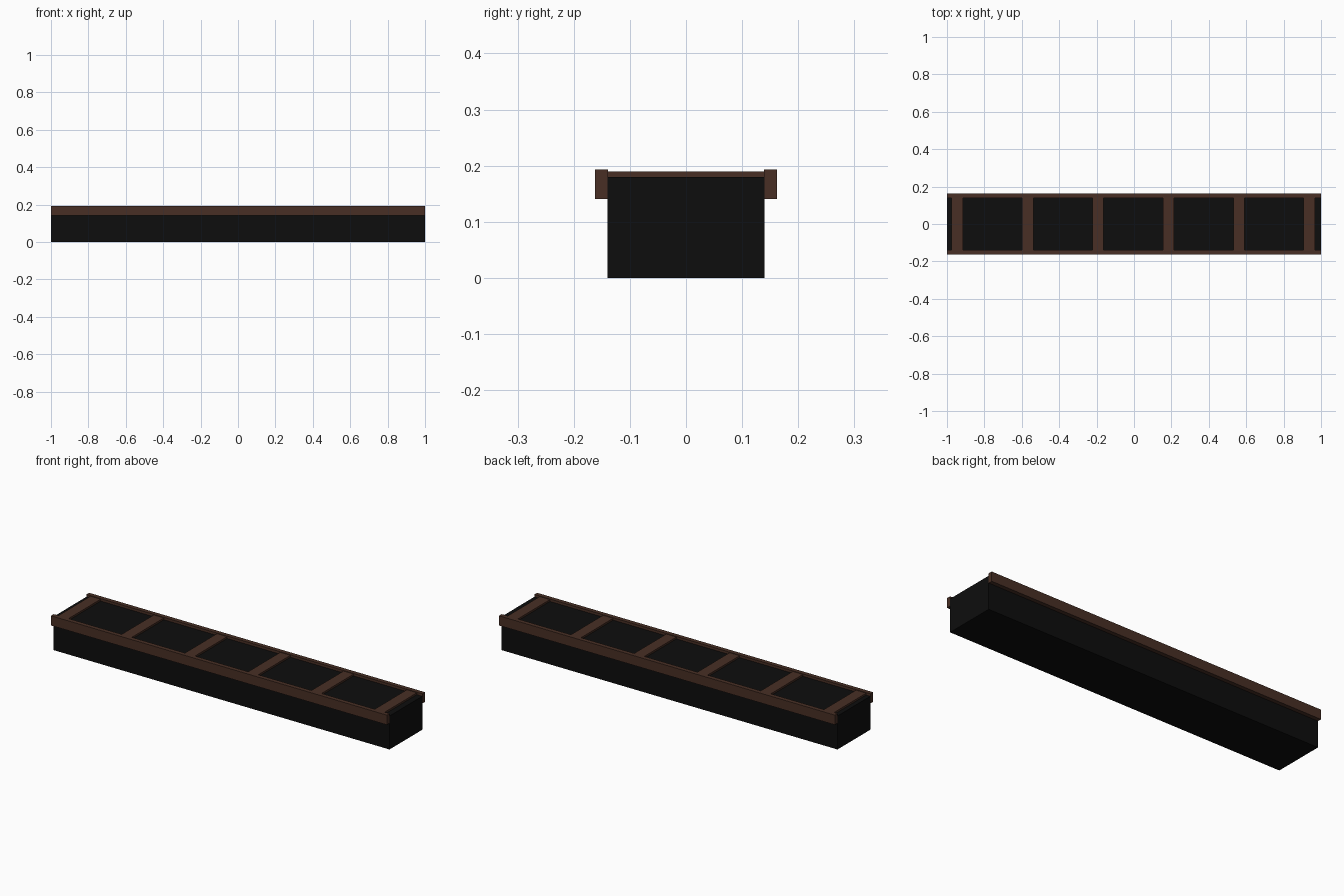
import bpy

if "Cube" in bpy.data.objects:
    bpy.data.objects.remove(bpy.data.objects["Cube"])


def material(name, rgb):
    m = bpy.data.materials.new(name)
    m.diffuse_color = (*rgb, 1)
    m.use_nodes = True
    m.node_tree.nodes["Principled BSDF"].inputs["Base Color"].default_value = m.diffuse_color
    return m


black = material("black", (0.004, 0.004, 0.004))
brown = material("dark brown wood", (0.065, 0.028, 0.018))


def box(name, lo, hi, mat):
    bpy.ops.mesh.primitive_cube_add(size=1, location=[(a + b) / 2 for a, b in zip(lo, hi)])
    ob = bpy.context.object
    ob.name = name
    ob.scale = [b - a for a, b in zip(lo, hi)]
    bpy.ops.object.transform_apply(location=False, rotation=False, scale=True)
    ob.data.materials.append(mat)
    return ob


# Long solid trough
box("body", (-1, -0.14, 0), (1, 0.14, 0.18), black)

# Rails along both upper edges
box("front_rail", (-1, -0.162, 0.141), (1, -0.139, 0.193), brown)
box("back_rail", (-1, 0.139, 0.141), (1, 0.162, 0.193), brown)

# Cross slats lying on top
for i in range(6):
    x = -0.945 + i * 0.3765
    box(f"slat_{i + 1}", (x - 0.03, -0.14, 0.179), (x + 0.03, 0.14, 0.19), brown)
